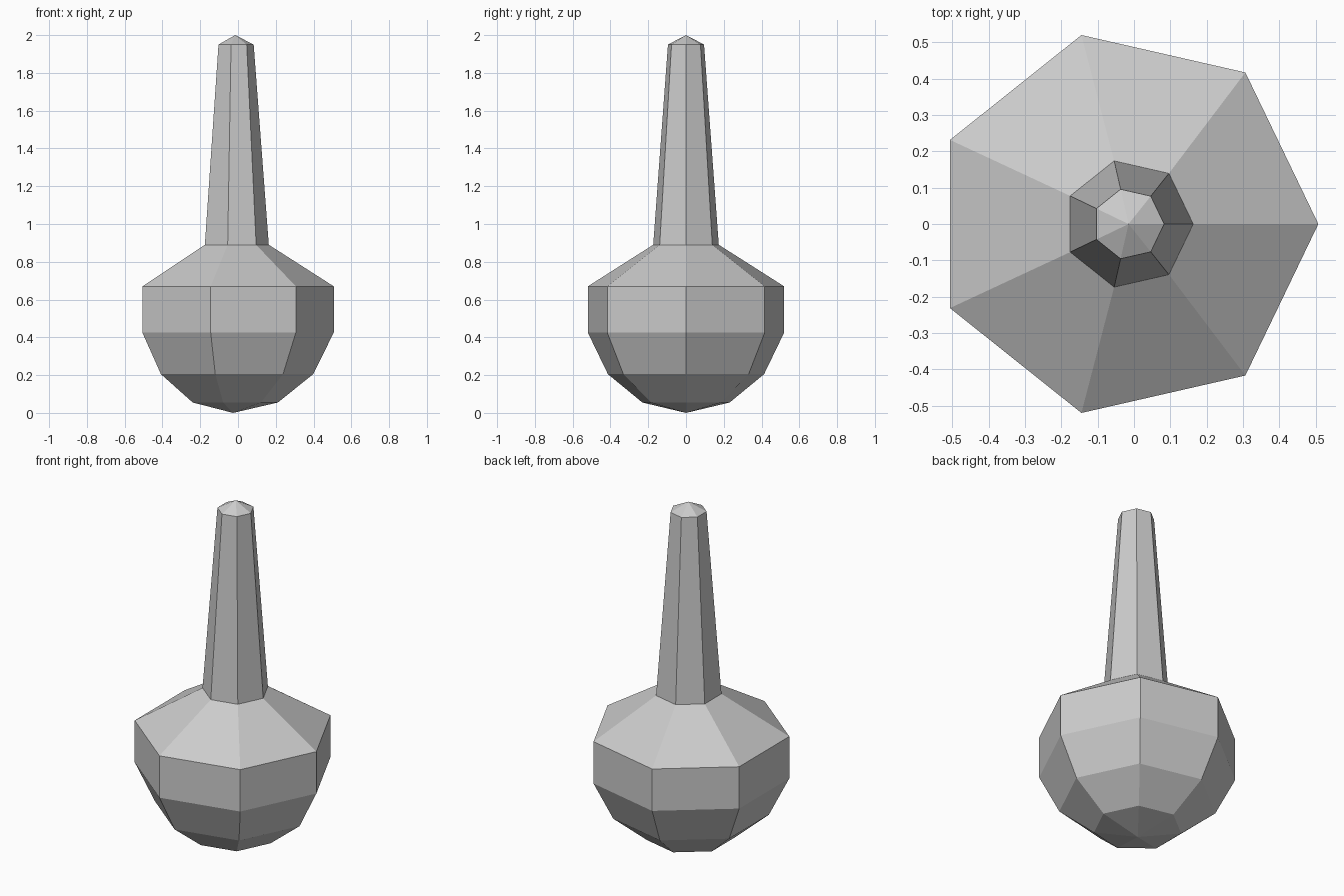
import bpy, bmesh
from math import cos, sin, tau

if "Cube" in bpy.data.objects:
    bpy.data.objects.remove(bpy.data.objects["Cube"])

SIDES = 7


def lathe(name, profile):
    """Seven-sided turned part; profile rows are (radius, z, centre x), radius 0 is a tip."""
    bm = bmesh.new()
    rings = []
    for r, z, cx in profile:
        n = SIDES if r > 0 else 1
        rings.append([bm.verts.new((cx + r * cos(tau * i / SIDES),
                                    r * sin(tau * i / SIDES), z)) for i in range(n)])
    for low, high in zip(rings, rings[1:]):
        for i in range(SIDES):
            j = (i + 1) % SIDES
            if len(low) == 1:
                bm.faces.new((low[0], high[j], high[i]))
            elif len(high) == 1:
                bm.faces.new((low[i], low[j], high[0]))
            else:
                bm.faces.new((low[i], low[j], high[j], high[i]))
    mesh = bpy.data.meshes.new(name)
    bm.to_mesh(mesh)
    bm.free()
    obj = bpy.data.objects.new(name, mesh)
    bpy.context.collection.objects.link(obj)
    return obj


BULB_X, NECK_X = -0.026, -0.015

# Round flask body with sloping shoulder
lathe("bulb", [
    (0, 0.0, BULB_X),
    (0.237, 0.055, BULB_X),
    (0.424, 0.205, BULB_X),
    (0.533, 0.425, BULB_X),
    (0.533, 0.67, BULB_X),
    (0.178, 0.89, NECK_X),
])

# Long tapered neck with a shallow pointed cap
lathe("neck", [
    (0.178, 0.89, NECK_X),
    (0.098, 1.95, NECK_X),
    (0, 2.0, NECK_X),
])
